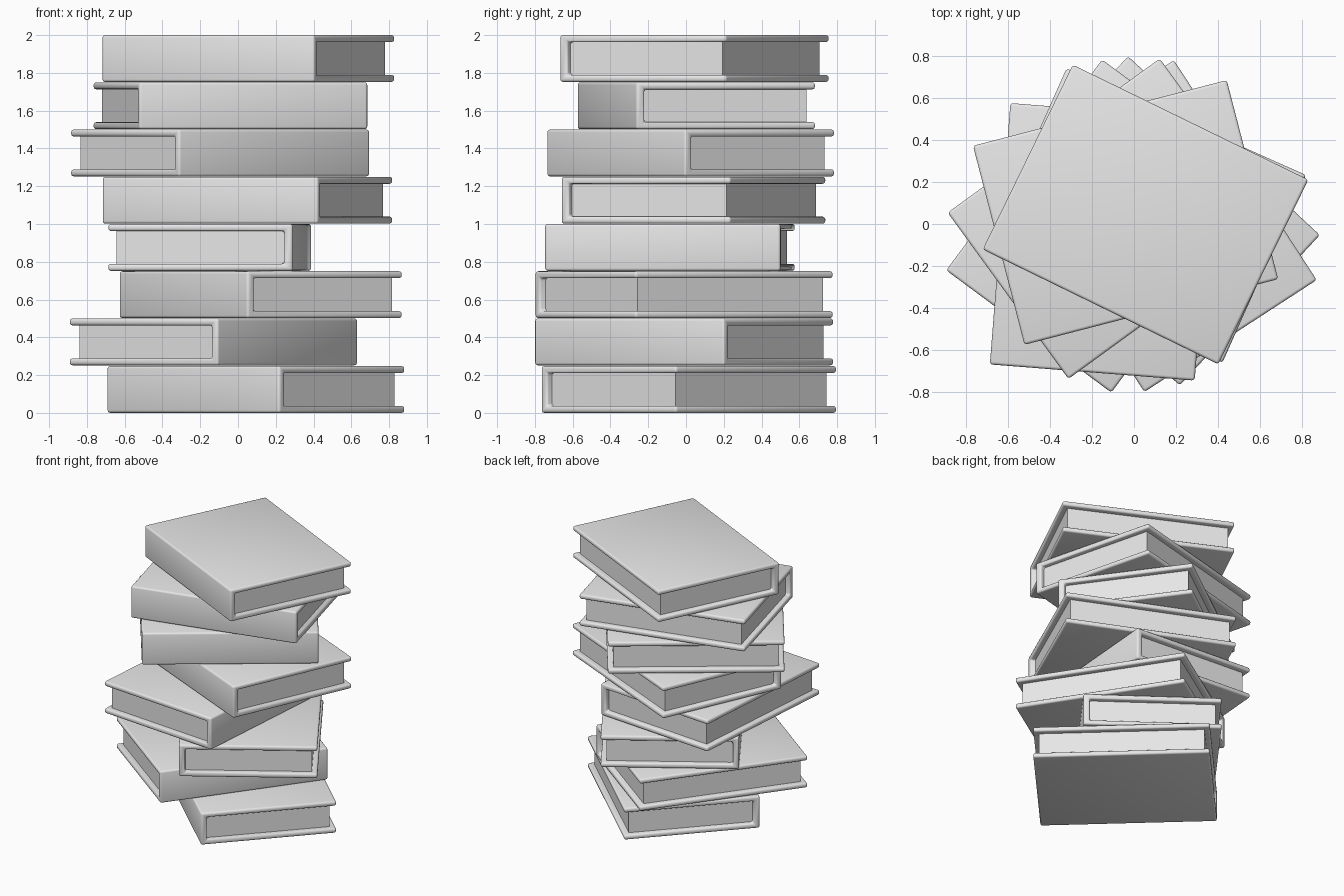
import bpy
import bmesh
from math import radians

cube = bpy.data.objects.get("Cube")
if cube:
    bpy.data.objects.remove(cube, do_unlink=True)

grey = bpy.data.materials.new("plain_grey")
grey.use_nodes = True
grey.diffuse_color = (0.8, 0.8, 0.8, 1)
grey.node_tree.nodes["Principled BSDF"].inputs["Base Color"].default_value = (0.8, 0.8, 0.8, 1)

LENGTH, DEPTH, HEIGHT = 1.25, 0.98, 0.248   # outer size of one book
BOARD, SPINE, INSET = 0.037, 0.045, 0.04    # cover, spine and page margins
STEP = 0.25


def extruded(name, profile, length):
    """Closed (y, z) profile extruded along x and centred on it."""
    bm = bmesh.new()
    face = bm.faces.new([bm.verts.new((-length / 2, y, z)) for y, z in profile])
    out = bmesh.ops.extrude_face_region(bm, geom=[face])
    moved = [v for v in out["geom"] if isinstance(v, bmesh.types.BMVert)]
    bmesh.ops.translate(bm, verts=moved, vec=(length, 0, 0))
    bmesh.ops.recalc_face_normals(bm, faces=bm.faces)
    mesh = bpy.data.meshes.new(name)
    bm.to_mesh(mesh)
    bm.free()
    mesh.materials.append(grey)
    return mesh


# Cover: U-shaped case wrapped round the spine at -y
back, fore = -DEPTH / 2, DEPTH / 2
inner, low, high = back + SPINE, BOARD, HEIGHT - BOARD
cover_mesh = extruded("book_cover", [
    (back, 0), (fore, 0), (fore, low), (inner, low),
    (inner, high), (fore, high), (fore, HEIGHT), (back, HEIGHT)], LENGTH)
cover_mesh.polygons.foreach_set("use_smooth", [True] * len(cover_mesh.polygons))

# Pages: flat block tucked slightly into the case
sink = 0.002
pages_mesh = extruded("book_pages", [
    (inner - sink, low - sink), (fore - INSET, low - sink),
    (fore - INSET, high + sink), (inner - sink, high + sink)], LENGTH - 2 * INSET)

# Stack from the bottom up: centre x, centre y, turn in degrees
stack = [
    (0.095, 0.015, -43),
    (-0.13, -0.01, 53.5),
    (0.12, -0.01, -57),
    (-0.15, -0.085, 85.5),
    (0.05, 0.04, -24),
    (-0.095, 0.025, 36),
    (-0.04, 0.055, 14.5),
    (0.055, 0.045, -26),
]
for i, (x, y, turn) in enumerate(stack):
    for part, mesh in (("cover", cover_mesh), ("pages", pages_mesh)):
        obj = bpy.data.objects.new(f"book_{i + 1}_{part}", mesh)
        bpy.context.collection.objects.link(obj)
        obj.location = (x, y, i * STEP + STEP - HEIGHT if i else 0)
        obj.rotation_euler.z = radians(turn)
        if part == "cover":
            bevel = obj.modifiers.new("rounded_edges", "BEVEL")
            bevel.width = 0.014
            bevel.segments = 3
            bevel.limit_method = "ANGLE"
